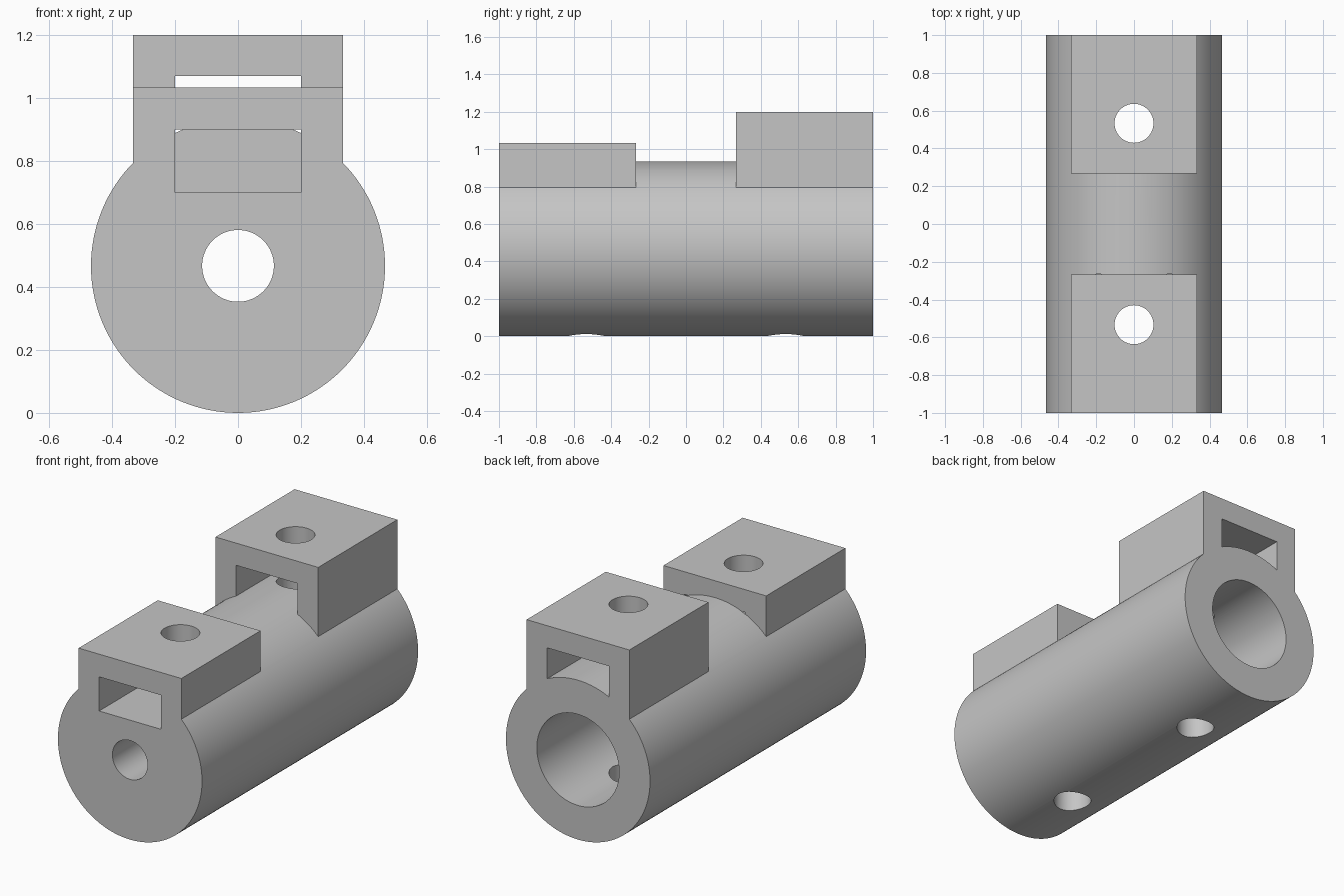
import bpy
import math

cube = bpy.data.objects.get("Cube")
if cube:
    bpy.data.objects.remove(cube, do_unlink=True)

R = 0.467          # outer radius, also the axis height
IN = 0.267         # inner edge of the two blocks
SEG = 128

grey = bpy.data.materials.new("light_grey")
grey.use_nodes = True
colour = (0.56, 0.56, 0.56, 1)
grey.diffuse_color = colour
grey.node_tree.nodes["Principled BSDF"].inputs["Base Color"].default_value = colour


def box(name, x, y0, y1, z0, z1):
    """Box spanning -x..x, y0..y1, z0..z1."""
    bpy.ops.mesh.primitive_cube_add(size=1, location=(0, (y0 + y1) / 2, (z0 + z1) / 2))
    ob = bpy.context.object
    ob.name = name
    ob.scale = (2 * x, y1 - y0, z1 - z0)
    bpy.ops.object.transform_apply(location=True, rotation=True, scale=True)
    return ob


def rod_y(name, r, y0, y1, seg=SEG):
    """Cylinder along y on the main axis."""
    bpy.ops.mesh.primitive_cylinder_add(vertices=seg, radius=r, depth=y1 - y0,
                                        location=(0, (y0 + y1) / 2, R),
                                        rotation=(math.pi / 2, 0, 0))
    ob = bpy.context.object
    ob.name = name
    bpy.ops.object.transform_apply(location=True, rotation=True, scale=True)
    return ob


def combine(target, tool, operation):
    """Apply a boolean and discard the tool."""
    tool.hide_render = True
    mod = target.modifiers.new(operation.lower(), 'BOOLEAN')
    mod.operation = operation
    mod.solver = 'EXACT'
    mod.object = tool
    bpy.context.view_layer.objects.active = target
    bpy.ops.object.modifier_apply(modifier=mod.name)
    bpy.data.objects.remove(tool, do_unlink=True)


# Main barrel
body = rod_y("clamp_body", R, -1, 1)

# Rear block, with its slot running above the barrel
rear = box("rear_block", 0.333, IN, 1, 0.5, 1.2)
combine(rear, box("rear_slot", 0.2, 0.1, 1.2, 0.3, 1.07), 'DIFFERENCE')
combine(body, rear, 'UNION')

# Front block, with a slot that also sinks into the barrel
combine(body, box("front_block", 0.333, -1, -IN, 0.5, 1.033), 'UNION')
combine(body, box("front_slot", 0.2, -1.2, -IN + 0.001, 0.7, 0.9), 'DIFFERENCE')

# Wide bore from the back, narrow bore through the front
combine(body, rod_y("wide_bore", 0.267, -0.13, 1.2), 'DIFFERENCE')
combine(body, rod_y("narrow_bore", 0.114, -1.2, 0.2, 64), 'DIFFERENCE')

# Vertical bolt holes
for y in (-0.533, 0.533):
    bpy.ops.mesh.primitive_cylinder_add(vertices=64, radius=0.103, depth=2,
                                        location=(0, y, 0.6))
    combine(body, bpy.context.object, 'DIFFERENCE')

# Finish
body.data.materials.clear()
body.data.materials.append(grey)
bpy.ops.object.select_all(action='DESELECT')
body.select_set(True)
bpy.context.view_layer.objects.active = body
bpy.ops.object.shade_smooth_by_angle(angle=math.radians(25))
